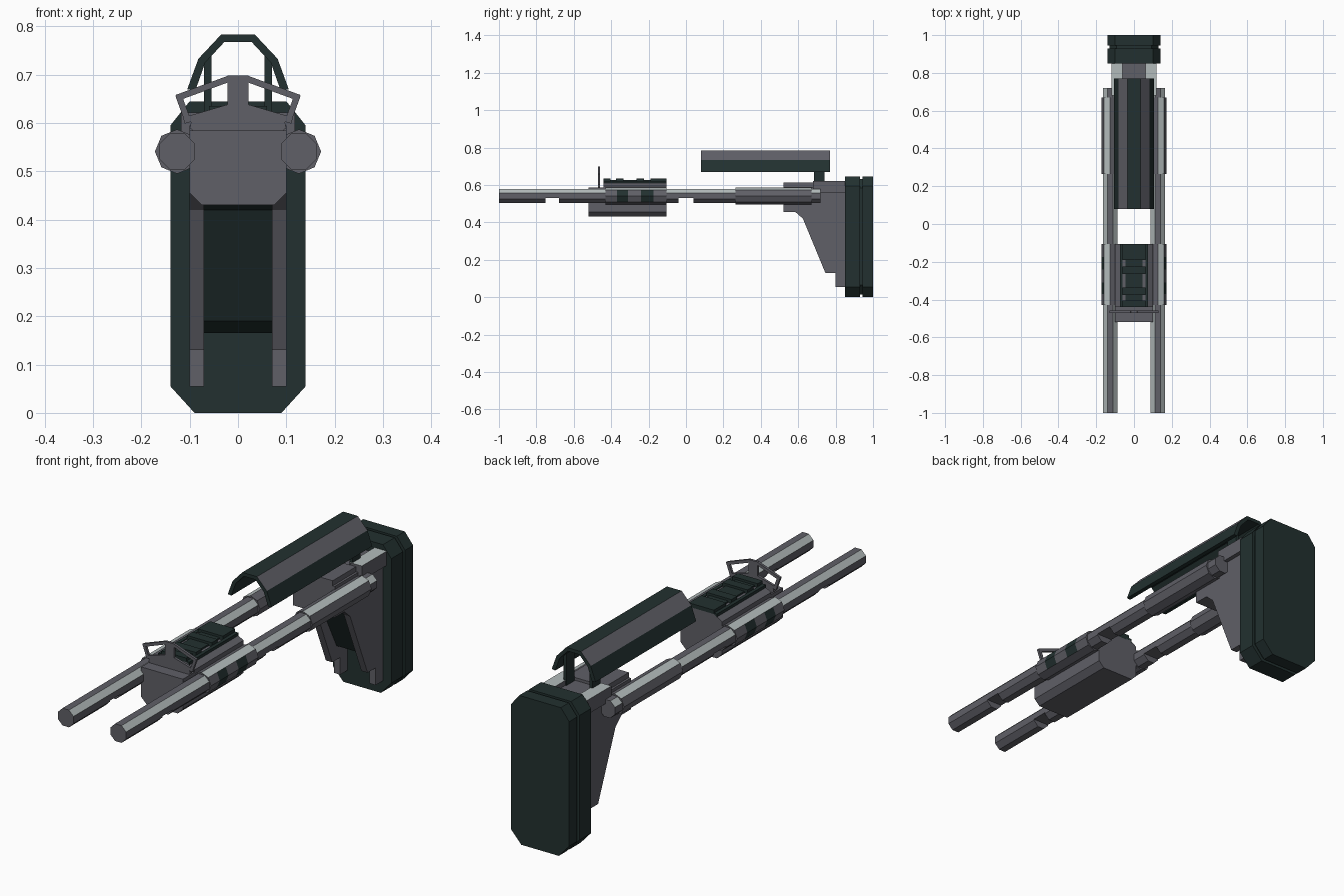
import bpy, bmesh, math
from mathutils import Vector

cube = bpy.data.objects.get("Cube")
if cube:
    bpy.data.objects.remove(cube, do_unlink=True)


def make_material(name, rgb):
    m = bpy.data.materials.new(name)
    m.use_nodes = True
    m.diffuse_color = (*rgb, 1)
    m.node_tree.nodes["Principled BSDF"].inputs["Base Color"].default_value = (*rgb, 1)
    return m


GREY, DARK, SILVER = 0, 1, 2
MATERIALS = [make_material("gunmetal_grey", (0.115, 0.115, 0.135)),
             make_material("dark_green_black", (0.016, 0.03, 0.029)),
             make_material("pale_silver", (0.45, 0.5, 0.5))]


def prism(name, profile, a, b, axis="y", colour=GREY, rule=None):
    """Extrude a flat profile (x,z or y,z) from a to b along an axis."""
    def place(p, t):
        return (p[0], t, p[1]) if axis == "y" else (t, p[0], p[1])
    bm = bmesh.new()
    start = [bm.verts.new(place(p, a)) for p in profile]
    end = [bm.verts.new(place(p, b)) for p in profile]
    bm.faces.new(start)
    bm.faces.new(end)
    n = len(profile)
    for i in range(n):
        j = (i + 1) % n
        bm.faces.new((start[i], start[j], end[j], end[i]))
    bmesh.ops.recalc_face_normals(bm, faces=bm.faces)
    for f in bm.faces:
        f.material_index = rule(f.normal) if rule else colour
    mesh = bpy.data.meshes.new(name)
    bm.to_mesh(mesh)
    bm.free()
    for m in MATERIALS:
        mesh.materials.append(m)
    obj = bpy.data.objects.new(name, mesh)
    bpy.context.collection.objects.link(obj)
    return obj


def box(name, x0, x1, y0, y1, z0, z1, colour=GREY, rule=None):
    return prism(name, [(x0, z0), (x1, z0), (x1, z1), (x0, z1)], y0, y1,
                 colour=colour, rule=rule)


def mirrored(half):
    """Close a right-half outline (bottom to top) with its mirror image."""
    return half + [(-x, z) for x, z in reversed(half)]


def octagon(cx, cz, r, turn):
    return [(cx + r * math.cos(math.radians(45 * i + turn)),
             cz + r * math.sin(math.radians(45 * i + turn))) for i in range(8)]


def bar(name, p, q, width, y0, y1):
    """Flat strip between two points of the front plane."""
    p, q = Vector(p), Vector(q)
    d = (q - p).normalized()
    n = Vector((-d.y, d.x)) * width / 2
    prism(name, [tuple(v) for v in (p + n, q + n, q - n, p - n)], y0, y1)


# Butt pad: two chamfered slabs with a narrower core between them
PAD = [(0.09, 0), (0.14, 0.055), (0.14, 0.595), (0.10, 0.645)]
prism("butt_plate", mirrored(PAD), 0.85, 0.93, colour=DARK)
prism("butt_pad", mirrored(PAD), 0.945, 1.0, colour=DARK)
prism("butt_core", mirrored([(x * 0.92, z * 0.96 + 0.013) for x, z in PAD]),
      0.92, 0.95, colour=DARK)

# Stock: two side plates around a dark recessed web
STOCK = [(0.52, 0.455), (0.585, 0.455), (0.625, 0.42), (0.745, 0.13), (0.80, 0.13),
         (0.80, 0.055), (0.85, 0.055), (0.85, 0.59), (0.52, 0.59)]
WEB = [(0.60, 0.45), (0.66, 0.42), (0.775, 0.19), (0.83, 0.165), (0.85, 0.165), (0.85, 0.45)]
for s, side in ((1, "left"), (-1, "right")):
    prism(f"stock_side_{side}", STOCK, s * 0.07, s * 0.10, axis="x")
    box(f"stock_shoulder_{side}", s * 0.06, s * 0.118, 0.68, 0.855, 0.56, 0.622,
        rule=lambda n: SILVER if n.z > 0.5 else GREY)
prism("stock_web", WEB, -0.07, 0.07, axis="x", colour=DARK)
box("stock_bridge", -0.07, 0.07, 0.52, 0.85, 0.455, 0.60)
box("stock_top", -0.09, 0.09, 0.52, 0.68, 0.58, 0.612)

# Cheek rest: folded shell with grey slopes, on two struts
OUTER = [(0.105, 0.67), (0.082, 0.733), (0.035, 0.783)]
INNER = [(-0.028, 0.768), (-0.068, 0.725), (-0.088, 0.668)]


def cheek_rule(n):
    return GREY if 0.5 < n.z < 0.9 else DARK


prism("cheek_rest", mirrored(OUTER) + [(x, z) for x, z in reversed(INNER)]
      + [(-x, z) for x, z in INNER], 0.08, 0.77, rule=cheek_rule)
for s, side in ((1, "left"), (-1, "right")):
    box(f"cheek_strut_{side}", s * 0.055, s * 0.07, 0.685, 0.74, 0.6, 0.742, DARK)

# Twin rods with underside notches, collars and dark grip patches
ROD_X, ROD_Z = 0.126, 0.541


def rod_rule(n):
    return SILVER if 0.5 < n.z < 0.9 else GREY


for s, side in ((1, "left"), (-1, "right")):
    section = octagon(s * ROD_X, ROD_Z, 0.0405, 22.5)
    for i, (y0, y1) in enumerate(((-1, -0.75), (-0.68, -0.04), (0.04, 0.72))):
        prism(f"rod_{side}_{i}", section, y0, y1, rule=rod_rule)
    notched = [(x, max(z, 0.53)) for x, z in section if z > 0.51]
    for i, (y0, y1) in enumerate(((-0.75, -0.68), (-0.04, 0.04))):
        prism(f"rod_notch_{side}_{i}", notched, y0, y1, rule=rod_rule)

    def collar_rule(n):
        return SILVER if n.z > 0.5 and n.x * s > 0 else GREY

    def patch_rule(n):
        return DARK if abs(n.z) < 0.5 and n.x * s > 0.5 else collar_rule(n)

    ring = octagon(s * ROD_X, ROD_Z, 0.046, 0)
    prism(f"rear_collar_{side}", ring, 0.265, 0.67, rule=collar_rule)
    stops = (-0.43, -0.37, -0.31, -0.24, -0.175, -0.105)
    for i in range(5):
        prism(f"front_collar_{side}_{i}", ring, stops[i], stops[i + 1],
              rule=patch_rule if i % 2 else collar_rule)

# Front block between the rods
prism("front_block", mirrored([(0.075, 0.43), (0.10, 0.455), (0.10, 0.585)]), -0.52, -0.105)
prism("block_roof", mirrored([(0.10, 0.58), (0.10, 0.595), (0.06, 0.618)]), -0.44, -0.105)

# Accessory rail with cross ribs
box("rail_base", -0.045, 0.045, -0.44, -0.105, 0.61, 0.625, DARK)
for s, side in ((1, "left"), (-1, "right")):
    box(f"rail_edge_{side}", s * 0.06, s * 0.075, -0.44, -0.105, 0.6, 0.622, DARK)
for i, (y0, y1) in enumerate(((-0.44, -0.405), (-0.375, -0.335), (-0.265, -0.225), (-0.19, -0.105))):
    box(f"rail_rib_{i}", -0.06, 0.06, y0, y1, 0.612, 0.635, DARK)

# Folding front sight: thin plate, centre post and winged frame
Y0, Y1 = -0.47, -0.459
prism("sight_plate", mirrored([(0.065, 0.56), (0.10, 0.59), (0.095, 0.61), (0.03, 0.632)]), Y0, Y1)
prism("sight_post", mirrored([(0.022, 0.61), (0.022, 0.698)]), Y0, Y1)
for s, side in ((1, "left"), (-1, "right")):
    bar(f"sight_top_{side}", (s * 0.015, 0.693), (s * 0.127, 0.652), 0.013, Y0, Y1)
    bar(f"sight_wing_{side}", (s * 0.123, 0.657), (s * 0.103, 0.602), 0.013, Y0, Y1)
    bar(f"sight_low_{side}", (s * 0.02, 0.632), (s * 0.112, 0.605), 0.013, Y0, Y1)
